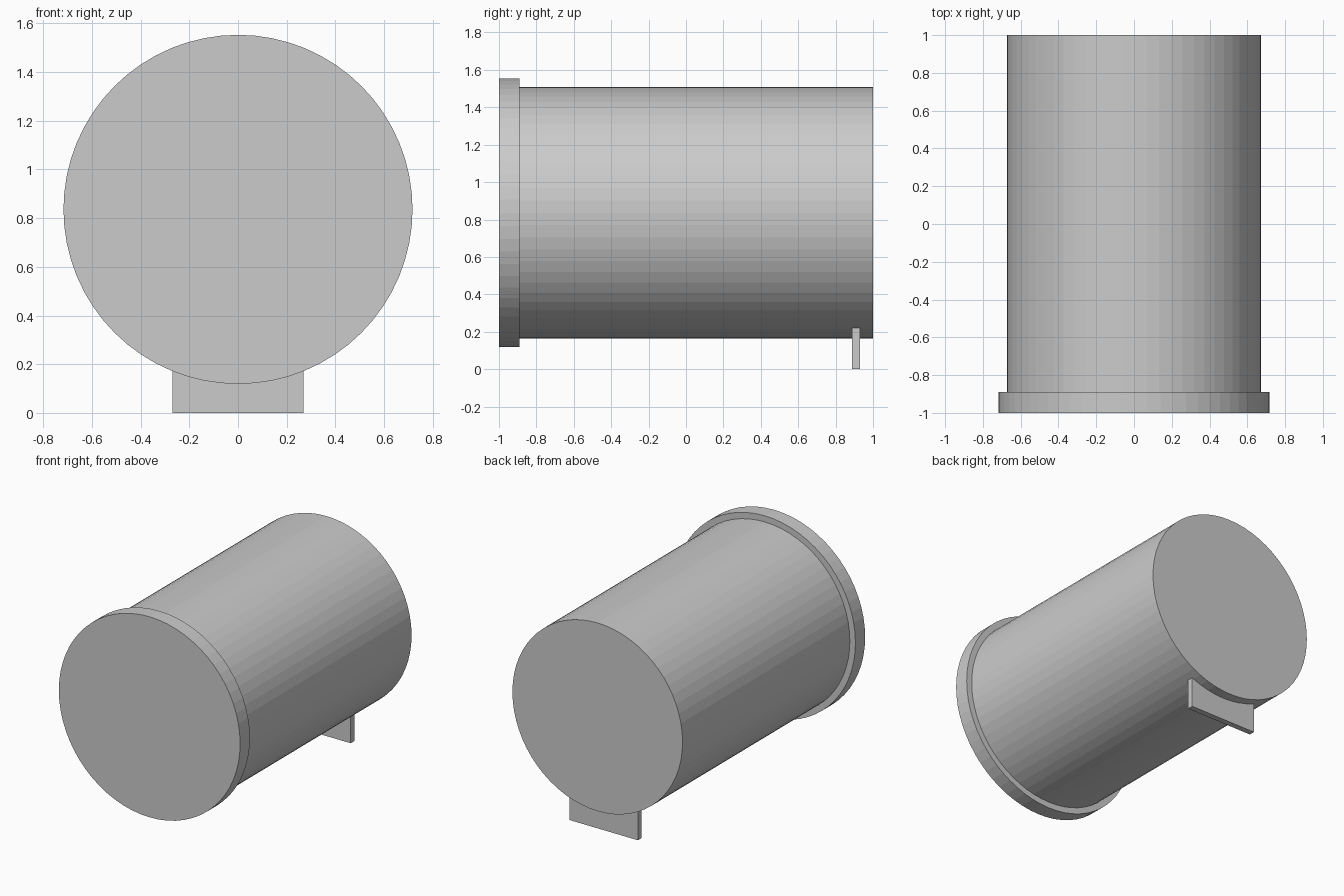
import bpy, bmesh, math

if "Cube" in bpy.data.objects:
    bpy.data.objects.remove(bpy.data.objects["Cube"])

AXIS_Z = 0.836
SIDES = 64
BODY_R, FLANGE_R = 0.673, 0.717


def make_object(name, bm):
    bmesh.ops.recalc_face_normals(bm, faces=bm.faces)
    mesh = bpy.data.meshes.new(name)
    bm.to_mesh(mesh)
    bm.free()
    obj = bpy.data.objects.new(name, mesh)
    bpy.context.collection.objects.link(obj)
    return obj


def lathe_y(name, profile):
    """Closed round solid along y from (radius, y) rings."""
    bm = bmesh.new()
    rings = [[bm.verts.new((r * math.cos(2 * math.pi * i / SIDES), y,
                            AXIS_Z + r * math.sin(2 * math.pi * i / SIDES)))
              for i in range(SIDES)] for r, y in profile]
    for a, b in zip(rings, rings[1:]):
        for i in range(SIDES):
            j = (i + 1) % SIDES
            bm.faces.new((a[i], a[j], b[j], b[i]))
    bm.faces.new(rings[0])
    bm.faces.new(rings[-1])
    return make_object(name, bm)


# Drum with a wider front rim
lathe_y("drum_body", [(FLANGE_R, -1), (FLANGE_R, -0.89), (BODY_R, -0.89), (BODY_R, 1)])

# Rear foot plate, its top curved to seat against the drum
W, Y0, Y1, STEPS = 0.27, 0.887, 0.929, 12
bm = bmesh.new()
outline = [(W, 0), (-W, 0)]
for i in range(STEPS + 1):
    x = -W + 2 * W * i / STEPS
    outline.append((x, AXIS_Z - math.sqrt((BODY_R - 0.003) ** 2 - x * x)))
face = bm.faces.new([bm.verts.new((x, Y0, z)) for x, z in outline])
ext = bmesh.ops.extrude_face_region(bm, geom=[face], use_keep_orig=True)
moved = [g for g in ext["geom"] if isinstance(g, bmesh.types.BMVert)]
bmesh.ops.translate(bm, verts=moved, vec=(0, Y1 - Y0, 0))
make_object("rear_foot", bm)
